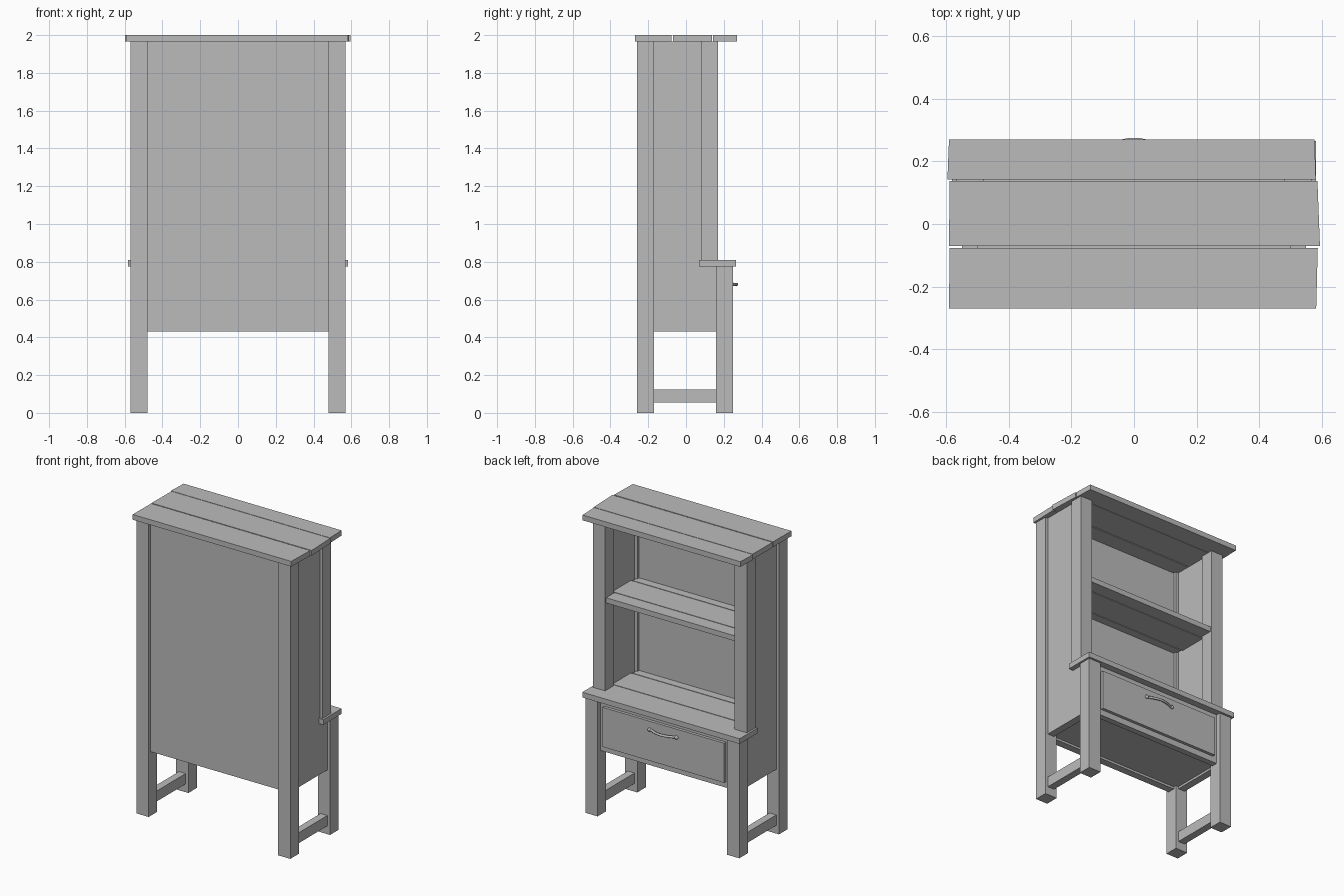
import bpy
import bmesh
import math

cube = bpy.data.objects.get("Cube")
if cube:
    bpy.data.objects.remove(cube, do_unlink=True)

grey = bpy.data.materials.new("plain grey")
grey.use_nodes = True
grey.diffuse_color = (0.5, 0.5, 0.5, 1)
grey.node_tree.nodes["Principled BSDF"].inputs["Base Color"].default_value = (0.5, 0.5, 0.5, 1)


def prism(name, outline, offset):
    """Extrude a flat outline of 3D points along an offset."""
    bm = bmesh.new()
    face = bm.faces.new([bm.verts.new(p) for p in outline])
    made = bmesh.ops.extrude_face_region(bm, geom=[face])["geom"]
    bmesh.ops.translate(bm, vec=offset, verts=[v for v in made if isinstance(v, bmesh.types.BMVert)])
    bmesh.ops.recalc_face_normals(bm, faces=bm.faces)
    mesh = bpy.data.meshes.new(name)
    bm.to_mesh(mesh)
    bm.free()
    mesh.materials.append(grey)
    obj = bpy.data.objects.new(name, mesh)
    bpy.context.collection.objects.link(obj)
    return obj


def box(name, x, y, z):
    outline = [(x[0], y[0], z[0]), (x[1], y[0], z[0]), (x[1], y[1], z[0]), (x[0], y[1], z[0])]
    return prism(name, outline, (0, 0, z[1] - z[0]))


BOARD = 0.035
TOP = 2.0
UNDER_TOP = TOP - BOARD
COUNTER = 0.81
BASE = 0.43
BACK_LEG = (-0.26, -0.17)
FRONT_LEG = (0.16, 0.25)
POST = (0.08, 0.17)

# Legs, posts, side panels and foot rails, one set per side
for side, s in (("left", 1), ("right", -1)):
    leg_x = (s * 0.48, s * 0.57)
    panel_x = (s * 0.5, s * 0.55)
    box(side + "_tall_leg", leg_x, BACK_LEG, (0, UNDER_TOP))
    box(side + "_short_leg", leg_x, FRONT_LEG, (0, COUNTER - BOARD))
    box(side + "_upper_post", leg_x, POST, (COUNTER, UNDER_TOP))
    box(side + "_foot_rail", panel_x, (BACK_LEG[1], FRONT_LEG[0]), (0.055, 0.125))
    low, high = COUNTER - BOARD, UNDER_TOP
    profile = [(BACK_LEG[1], BASE), (FRONT_LEG[0], BASE), (FRONT_LEG[0], low),
               (POST[0], low), (POST[0], high), (BACK_LEG[1], high)]
    prism(side + "_side_panel", [(panel_x[0], y, z) for y, z in profile],
          (panel_x[1] - panel_x[0], 0, 0))

# Closed panel, drawer apron and cabinet floor
box("closed_panel", (-0.48, 0.48), (-0.24, -0.19), (BASE, UNDER_TOP))
box("drawer_apron", (-0.48, 0.48), (0.18, 0.22), (BASE, COUNTER - BOARD))
box("cabinet_floor", (-0.5, 0.5), (-0.19, 0.18), (BASE + 0.015, BASE + 0.05))

# Slightly uneven top planks: near y, far y, then left and right ends at each
planks = [(-0.27, -0.077, -0.592, 0.583, -0.59, 0.588),
          (-0.07, 0.138, -0.592, 0.595, -0.59, 0.587),
          (0.142, 0.27, -0.597, 0.582, -0.592, 0.578)]
for i, (y0, y1, a, b, c, d) in enumerate(planks):
    prism("top_plank_%d" % (i + 1),
          [(a, y0, UNDER_TOP), (b, y0, UNDER_TOP), (d, y1, UNDER_TOP), (c, y1, UNDER_TOP)],
          (0, 0, BOARD))

# Counter and shelf planks, separated by narrow gaps
for name, z, front_x, front_y in (("counter", COUNTER, 0.583, 0.265), ("shelf", 1.43, 0.48, 0.16)):
    height = (z - BOARD, z)
    box(name + "_front_plank", (-front_x, front_x), (0.07, front_y), height)
    box(name + "_middle_plank", (-0.5, 0.5), (-0.13, 0.065), height)
    box(name + "_rear_plank", (-0.49, 0.49), (-0.19, -0.135), height)

# Raised drawer front
box("drawer_front", (-0.45, 0.45), (0.22, 0.24), (0.47, 0.735))

# Bowed drawer handle
curve = bpy.data.curves.new("drawer_handle", "CURVE")
curve.dimensions = "3D"
curve.bevel_depth = 0.008
curve.bevel_resolution = 2
curve.use_fill_caps = True
steps = 12
spline = curve.splines.new("POLY")
spline.points.add(steps)
for i, point in enumerate(spline.points):
    t = 2 * i / steps - 1
    point.co = (0.1 * t, 0.238 + 0.03 * math.cos(t * math.pi / 2), 0.68, 1)
curve.materials.append(grey)
handle = bpy.data.objects.new("drawer_handle", curve)
bpy.context.collection.objects.link(handle)

# Handle end mounts
for side, s in (("left", 1), ("right", -1)):
    bpy.ops.mesh.primitive_uv_sphere_add(segments=12, ring_count=8, radius=0.012,
                                         location=(s * 0.1, 0.243, 0.68))
    mount = bpy.context.object
    mount.name = side + "_handle_mount"
    mount.data.materials.append(grey)
    bpy.ops.object.shade_smooth_by_angle()
